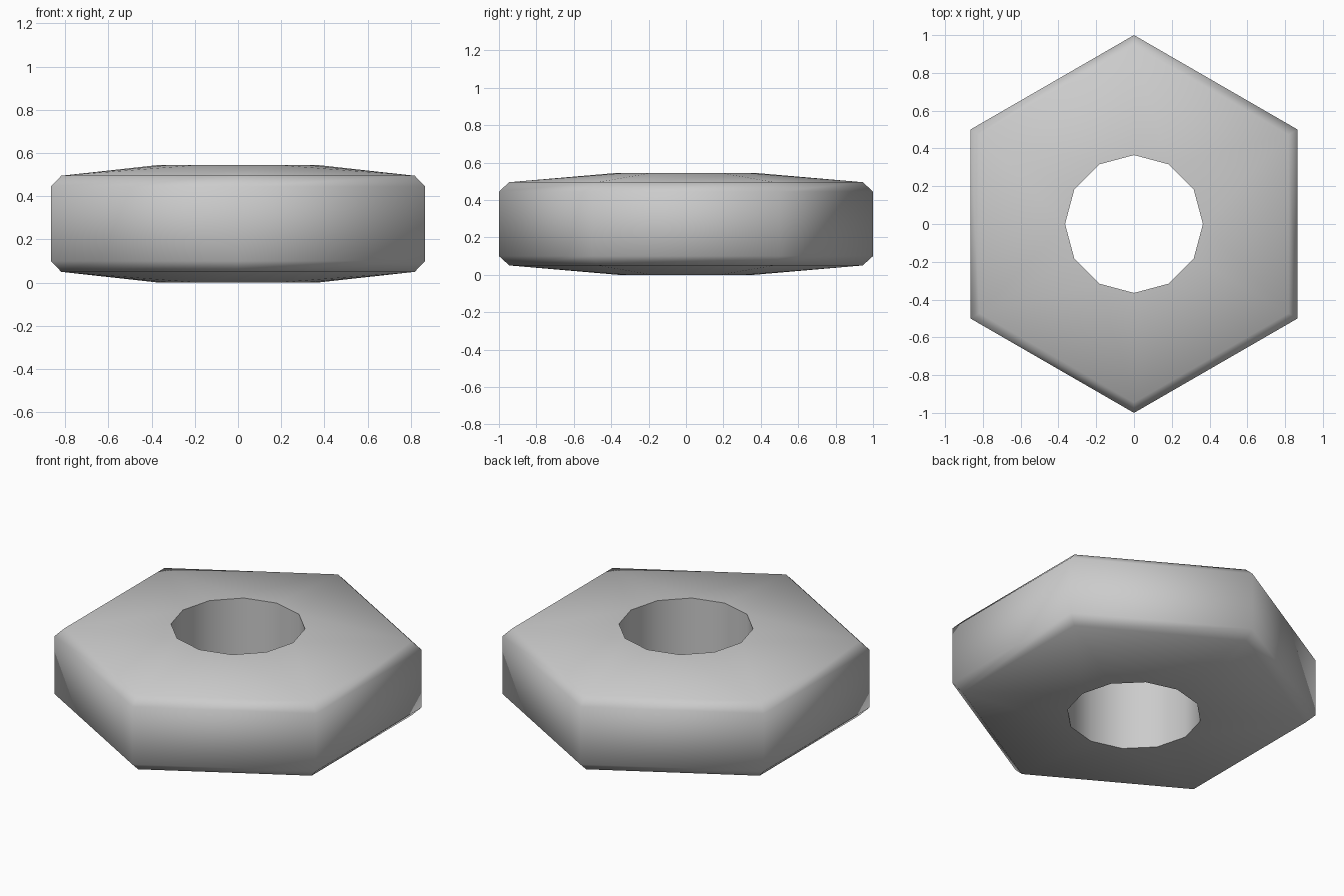
import bpy, bmesh
from math import sin, cos, pi, radians

cube = bpy.data.objects.get("Cube")
if cube:
    bpy.data.objects.remove(cube, do_unlink=True)

HEIGHT = 0.545
HOLE_R = 0.365

steel = bpy.data.materials.new("light_grey_steel")
steel.use_nodes = True
grey = (0.6, 0.6, 0.6, 1)
steel.diffuse_color = grey
steel.node_tree.nodes["Principled BSDF"].inputs["Base Color"].default_value = grey

bm = bmesh.new()


def ring(radius, z, sides):
    """Regular polygon of vertices with one corner on +y."""
    angles = [pi / 2 + 2 * pi * i / sides for i in range(sides)]
    return [bm.verts.new((radius * cos(a), radius * sin(a), z)) for a in angles]


def bridge(a, b):
    n = len(a)
    for i in range(n):
        j = (i + 1) % n
        bm.faces.new((a[i], a[j], b[j], b[i]))


def sloped_cap(outer, inner):
    """Join a hexagon to the twelve-sided hole rim."""
    for i in range(6):
        j = (i + 1) % 6
        start, mid, end = inner[2 * i], inner[2 * i + 1], inner[2 * j]
        bm.faces.new((outer[i], outer[j], mid))
        bm.faces.new((outer[i], mid, start))
        bm.faces.new((outer[j], end, mid))


# Hexagonal side walls with chamfered rims
profile = [(0.945, 0.05), (1, 0.1), (1, HEIGHT - 0.1), (0.945, HEIGHT - 0.05)]
hexes = [ring(r, z, 6) for r, z in profile]
for lower, upper in zip(hexes, hexes[1:]):
    bridge(lower, upper)

# Twelve-sided bore and the shallow cones around it
bore_bottom, bore_top = ring(HOLE_R, 0, 12), ring(HOLE_R, HEIGHT, 12)
bridge(bore_bottom, bore_top)
sloped_cap(hexes[0], bore_bottom)
sloped_cap(hexes[-1], bore_top)
bmesh.ops.recalc_face_normals(bm, faces=bm.faces)

mesh = bpy.data.meshes.new("hex_nut")
bm.to_mesh(mesh)
bm.free()
mesh.materials.append(steel)
nut = bpy.data.objects.new("hex_nut", mesh)
bpy.context.collection.objects.link(nut)

# Soft chamfers, crisp hexagon corners and hole rims
bpy.ops.object.select_all(action="DESELECT")
nut.select_set(True)
bpy.context.view_layer.objects.active = nut
bpy.ops.object.shade_smooth_by_angle(angle=radians(50))
